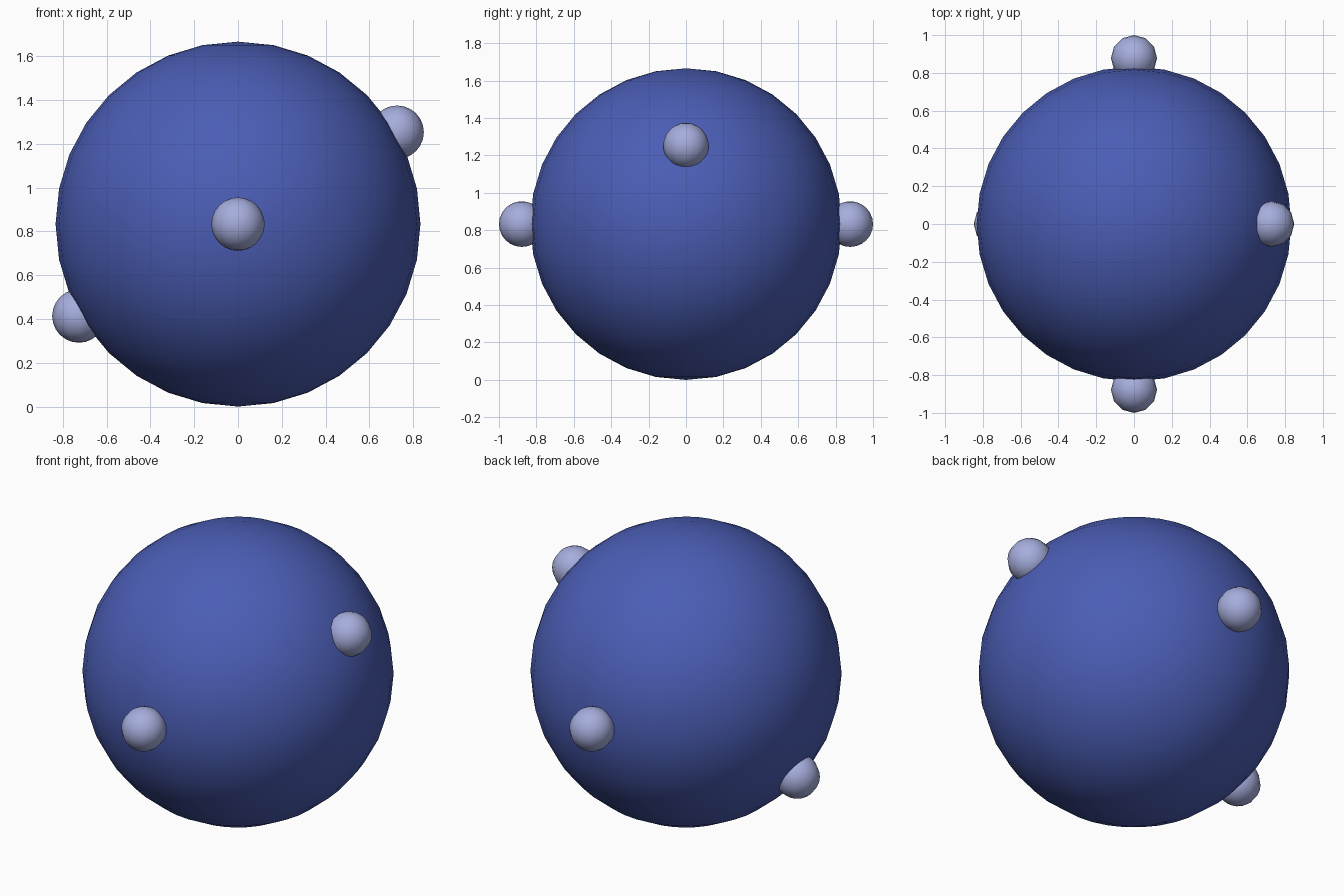
import bpy
from math import cos, sin, radians

if "Cube" in bpy.data.objects:
    bpy.data.objects.remove(bpy.data.objects["Cube"])

R_CORE = 0.833    # big ball radius
R_KNOB = 0.122    # small ball radius


def material(name, color):
    m = bpy.data.materials.new(name)
    m.diffuse_color = (*color, 1)
    m.use_nodes = True
    m.node_tree.nodes["Principled BSDF"].inputs["Base Color"].default_value = m.diffuse_color
    return m


def ball(name, centre, radius, segments, rings, mat):
    bpy.ops.mesh.primitive_uv_sphere_add(
        segments=segments, ring_count=rings, radius=radius, location=centre)
    ob = bpy.context.object
    ob.name = name
    ob.data.materials.append(mat)
    bpy.ops.object.shade_smooth()
    return ob


blue = material("deep_blue", (0.07, 0.11, 0.46))
lavender = material("pale_lavender", (0.38, 0.42, 0.72))

# Large central ball, resting on the ground
ball("core", (0, 0, R_CORE), R_CORE, 32, 16, blue)

# Front and back knobs on the equator
for name, side in (("front_knob", -1), ("back_knob", 1)):
    ball(name, (0, side * (1 - R_KNOB), R_CORE), R_KNOB, 12, 12, lavender)

# Side knobs on a line through the centre tilted by 30 degrees
reach, tilt = 0.839, radians(30)
for name, side in (("right_knob", 1), ("left_knob", -1)):
    ball(name, (side * reach * cos(tilt), 0, R_CORE + side * reach * sin(tilt)),
         R_KNOB, 12, 12, lavender)
